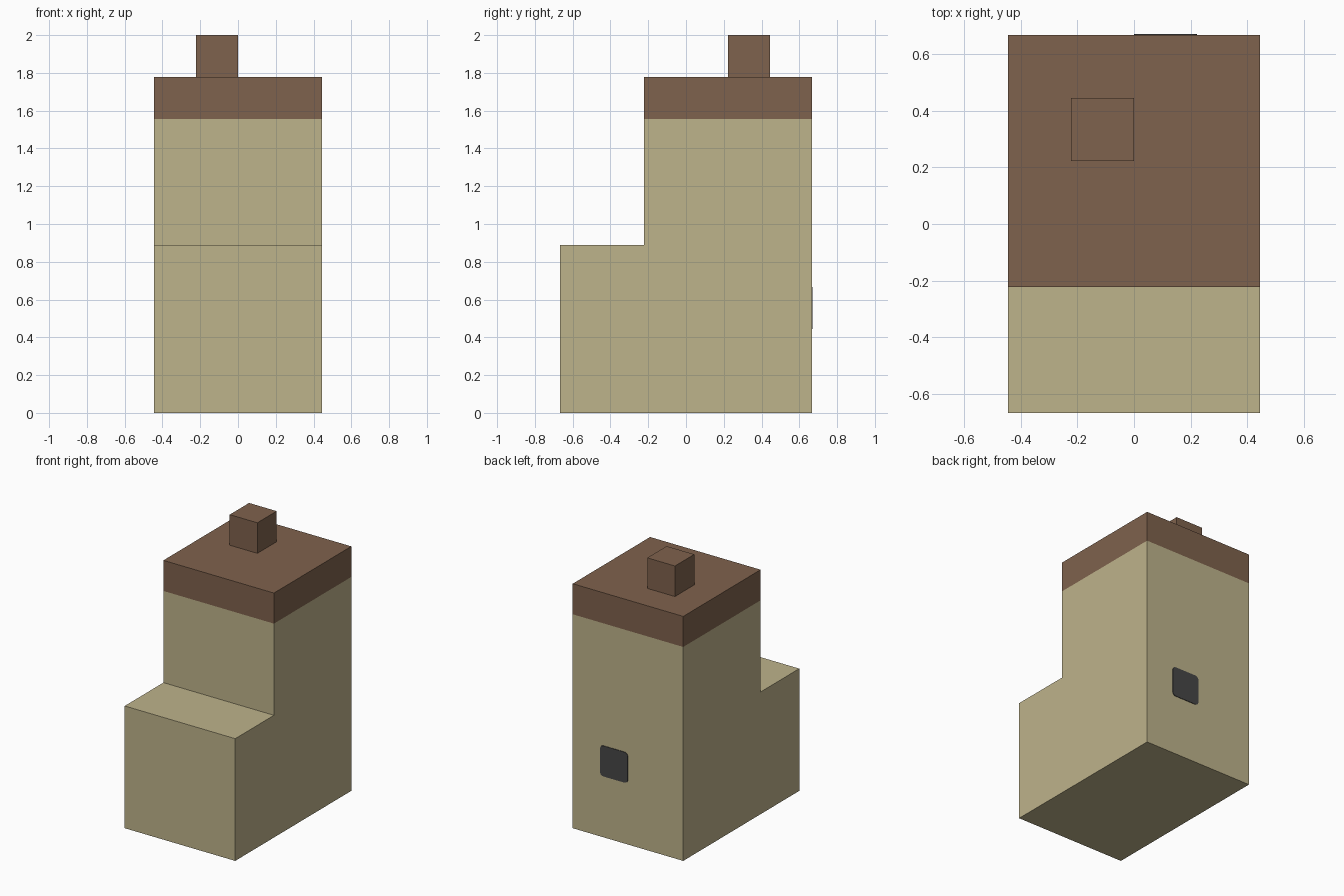
import bpy
import bmesh

cube = bpy.data.objects.get("Cube")
if cube:
    bpy.data.objects.remove(cube, do_unlink=True)

U = 2 / 9  # building module


def material(name, srgb):
    linear = [((c / 255 + 0.055) / 1.055) ** 2.4 for c in srgb]
    mat = bpy.data.materials.new(name)
    mat.use_nodes = True
    mat.diffuse_color = (*linear, 1)
    bsdf = next(n for n in mat.node_tree.nodes if n.type == "BSDF_PRINCIPLED")
    bsdf.inputs["Base Color"].default_value = (*linear, 1)
    return mat


sand = material("sand wall", (190, 179, 139))
brown = material("brown roof", (127, 98, 77))
charcoal = material("charcoal window", (70, 70, 70))


def add_object(name, bm, *mats):
    bmesh.ops.recalc_face_normals(bm, faces=bm.faces)
    mesh = bpy.data.meshes.new(name)
    bm.to_mesh(mesh)
    bm.free()
    for mat in mats:
        mesh.materials.append(mat)
    obj = bpy.data.objects.new(name, mesh)
    bpy.context.collection.objects.link(obj)
    return obj


def box(low, high):
    bm = bmesh.new()
    bmesh.ops.create_cube(bm, size=1)
    for v in bm.verts:
        v.co = [(a + b) / 2 + c * (b - a) for a, b, c in zip(low, high, v.co)]
    return bm


# Stepped body: side profile extruded across the width
profile = [(-3, 0), (3, 0), (3, 8), (-1, 8), (-1, 4), (-3, 4)]
bm = bmesh.new()
side = bm.faces.new([bm.verts.new((-2 * U, y * U, z * U)) for y, z in profile])
extruded = bmesh.ops.extrude_face_region(bm, geom=[side], use_keep_orig=True)
new_verts = [g for g in extruded["geom"] if isinstance(g, bmesh.types.BMVert)]
bmesh.ops.translate(bm, verts=new_verts, vec=(4 * U, 0, 0))

# Brown roof band: cut the walls at its lower edge and colour by height
bmesh.ops.bisect_plane(bm, geom=bm.verts[:] + bm.edges[:] + bm.faces[:],
                       plane_co=(0, 0, 7 * U), plane_no=(0, 0, 1))
for f in bm.faces:
    f.material_index = int(f.calc_center_median().z > 7 * U)
add_object("stepped_body", bm, sand, brown)

# Chimney
add_object("chimney", box((-U, U, 8 * U), (0, 2 * U, 9 * U)), brown)

# Rounded window plate on the back wall
bm = box((0, 3 * U - 0.002, 2 * U), (U, 3 * U + 0.004, 3 * U))
corners = [e for e in bm.edges
           if abs(e.verts[0].co.y - e.verts[1].co.y) > 0.001]
bmesh.ops.bevel(bm, geom=corners, offset=0.025, segments=3, profile=0.5,
                affect="EDGES")
add_object("back_window", bm, charcoal)
